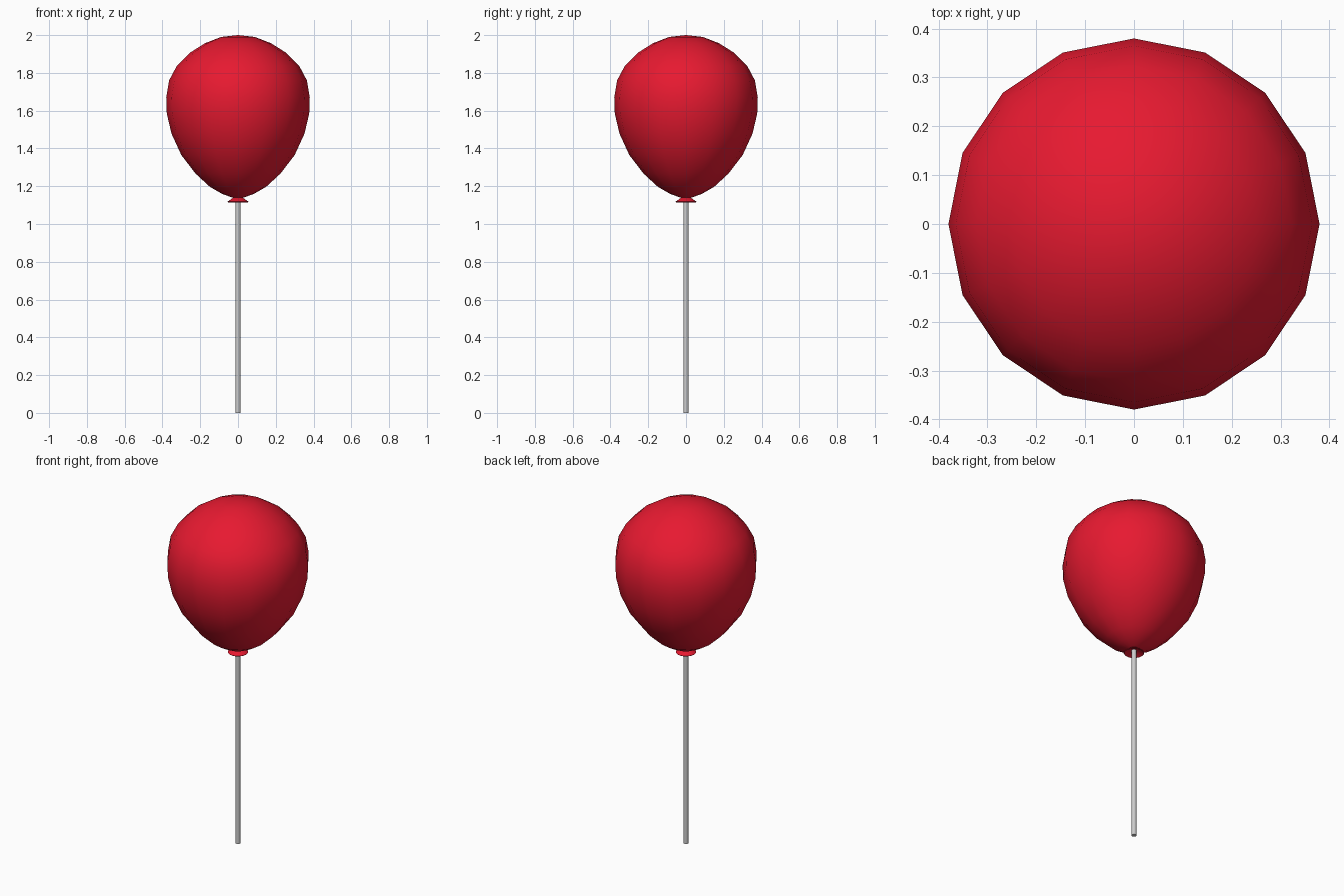
import bpy, bmesh, math

if "Cube" in bpy.data.objects:
    bpy.data.objects.remove(bpy.data.objects["Cube"])

def material(name, color):
    m = bpy.data.materials.new(name)
    m.diffuse_color = color
    m.use_nodes = True
    m.node_tree.nodes["Principled BSDF"].inputs["Base Color"].default_value = m.diffuse_color
    return m

def lathe(name, profile, sides, mat=None, sharp_angle=40):
    # Revolve (radius, height) points around z; zero radius makes a pole
    bm = bmesh.new()
    rings = []
    for r, z in profile:
        if r == 0:
            rings.append([bm.verts.new((0, 0, z))] * sides)
        else:
            rings.append([bm.verts.new((r * math.cos(2 * math.pi * i / sides),
                                        r * math.sin(2 * math.pi * i / sides), z))
                          for i in range(sides)])
    for a, b in zip(rings, rings[1:]):
        for i in range(sides):
            j = (i + 1) % sides
            bm.faces.new(list(dict.fromkeys((a[i], a[j], b[j], b[i]))))
    bmesh.ops.recalc_face_normals(bm, faces=bm.faces)
    mesh = bpy.data.meshes.new(name)
    bm.to_mesh(mesh)
    bm.free()
    ob = bpy.data.objects.new(name, mesh)
    bpy.context.collection.objects.link(ob)
    if mat:
        mesh.materials.append(mat)
    bpy.ops.object.select_all(action='DESELECT')
    ob.select_set(True)
    bpy.context.view_layer.objects.active = ob
    bpy.ops.object.shade_smooth_by_angle(angle=math.radians(sharp_angle))
    return ob

red = material("red", (0.8, 0.01, 0.03, 1))

# Teardrop balloon body
lathe("balloon", [(0, 1.135), (0.03, 1.14), (0.085, 1.16), (0.148, 1.196),
                  (0.225, 1.267), (0.30, 1.365), (0.352, 1.478), (0.377, 1.585),
                  (0.38, 1.67), (0.365, 1.76), (0.324, 1.837), (0.254, 1.907),
                  (0.175, 1.957), (0.09, 1.99), (0, 2.0)], 16, red, 60)

# Flared knot with a hollow underside
lathe("knot", [(0, 1.142), (0.022, 1.142), (0.055, 1.118), (0.052, 1.115),
               (0.016, 1.132), (0, 1.132)], 16, red)

# Straight string
lathe("string", [(0, 0), (0.0135, 0), (0.0135, 1.135), (0, 1.135)], 8, None, 50)
